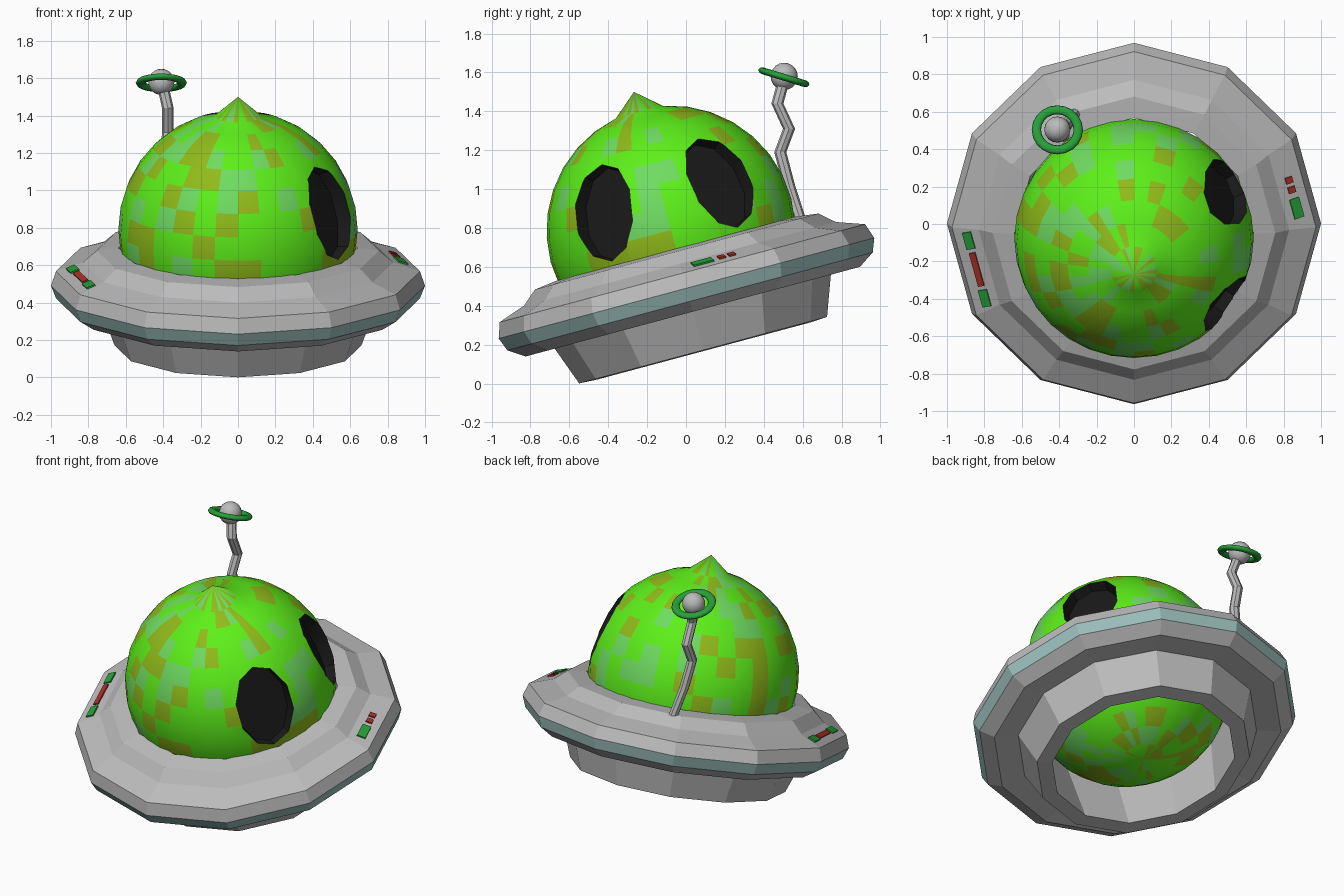
import bpy, bmesh, math, random
from math import sin, cos, radians
from mathutils import Matrix, Vector

if "Cube" in bpy.data.objects:
    bpy.data.objects.remove(bpy.data.objects["Cube"])

random.seed(4)
# Saucer and dome share one tilted frame
TILT = Matrix.Translation((0, 0, 0.5)) @ Matrix.Rotation(radians(15), 4, 'X')


def mat(name, r, g, b):
    m = bpy.data.materials.new(name)
    m.diffuse_color = (r, g, b, 1)
    m.use_nodes = True
    m.node_tree.nodes["Principled BSDF"].inputs["Base Color"].default_value = m.diffuse_color
    return m


GREY = mat("grey", 0.5, 0.5, 0.5)
TEAL = mat("teal", 0.33, 0.52, 0.5)
LIME = mat("lime", 0.11, 0.87, 0.01)
OLIVE = mat("olive", 0.28, 0.5, 0.01)
PALE = mat("pale_lime", 0.16, 0.72, 0.12)
BLACK = mat("black", 0.01, 0.01, 0.01)
RED = mat("red", 0.4, 0.03, 0.02)
GREEN = mat("dark_green", 0.02, 0.35, 0.04)


def make(name, bm, matrix, *mats):
    bmesh.ops.recalc_face_normals(bm, faces=bm.faces)
    me = bpy.data.meshes.new(name)
    bm.to_mesh(me)
    bm.free()
    for m in mats:
        me.materials.append(m)
    ob = bpy.data.objects.new(name, me)
    bpy.context.collection.objects.link(ob)
    ob.matrix_world = matrix
    return ob


def smooth(ob, angle=35):
    bpy.ops.object.select_all(action='DESELECT')
    ob.select_set(True)
    bpy.context.view_layer.objects.active = ob
    bpy.ops.object.shade_smooth_by_angle(angle=radians(angle))


# Saucer: closed profile (radius, height) lathed with 12 sides
profile = [(0.64, 0.2), (0.755, 0.185), (0.83, 0.12), (0.973, 0.07), (1.0, -0.01),
           (0.973, -0.08), (0.89, -0.135), (0.74, -0.122), (0.66, -0.34), (0.565, -0.345)]
bm = bmesh.new()
rings = [[bm.verts.new((r * cos(math.tau * i / 12), r * sin(math.tau * i / 12), h))
          for i in range(12)] for r, h in profile]
for k in range(len(profile)):
    a, b = rings[k], rings[(k + 1) % len(profile)]
    for i in range(12):
        j = (i + 1) % 12
        f = bm.faces.new((a[i], a[j], b[j], b[i]))
        f.material_index = 1 if k == 4 else 0
make("saucer", bm, TILT, GREY, TEAL)

# Dome head: patchwork sphere with a pointed tip
bm = bmesh.new()
bmesh.ops.create_uvsphere(bm, u_segments=32, v_segments=16, radius=0.64)
max(bm.verts, key=lambda v: v.co.z).co.z = 0.735
for f in bm.faces:
    f.material_index = random.choices((0, 1, 2), (0.58, 0.27, 0.15))[0]
HEAD = TILT @ Matrix.Translation((0, 0, 0.3))
dome = make("dome_head", bm, HEAD, LIME, OLIVE, PALE, BLACK)

# Eye sockets: oval recesses cut into the dome, facing +x
for side in (-1, 1):
    az, el = radians(32 * side), radians(17)
    d = Vector((cos(el) * cos(az), cos(el) * sin(az), sin(el)))
    right = Vector((-sin(az), cos(az), 0))
    up = d.cross(right)
    m = Matrix((right, up, d)).transposed().to_4x4()
    bm = bmesh.new()
    bmesh.ops.create_cone(bm, cap_ends=True, segments=10, radius1=0.88, radius2=1.06, depth=0.24)
    bmesh.ops.transform(bm, verts=bm.verts, matrix=m @ Matrix.Translation((0, 0, 0.65))
                        @ Matrix.Diagonal((0.19, 0.28, 1, 1)))
    cutter = make("eye_cutter", bm, HEAD, BLACK)
    cutter.hide_render = True
    mod = dome.modifiers.new("eye", 'BOOLEAN')
    mod.operation = 'DIFFERENCE'
    mod.solver = 'EXACT'
    mod.material_mode = 'TRANSFER'
    mod.object = cutter
    bpy.context.view_layer.objects.active = dome
    bpy.ops.object.modifier_apply(modifier=mod.name)
    bpy.data.objects.remove(cutter)
smooth(dome, 28)


# Control panels on the sloped top of the saucer
def panel(name, azimuth, parts):
    base = (TILT @ Matrix.Rotation(radians(azimuth), 4, 'Z')
            @ Matrix.Translation((0.87, 0, 0.097)) @ Matrix.Rotation(radians(19.5), 4, 'Y'))
    for i, (offset, length, width, m) in enumerate(parts):
        bm = bmesh.new()
        bmesh.ops.create_cube(bm, size=1)
        make(f"{name}_{i}", bm, base @ Matrix.Translation((0, offset, 0))
             @ Matrix.Diagonal((width, length, 0.014, 1)), m)


panel("left_light", 195, [(-0.165, 0.095, 0.05, GREEN), (0, 0.19, 0.035, RED),
                          (0.165, 0.095, 0.05, GREEN)])
panel("right_light", 15, [(-0.115, 0.11, 0.055, GREEN), (-0.01, 0.035, 0.04, RED),
                          (0.045, 0.035, 0.04, RED)])

# Antenna: crooked stem
path = [(-0.32, 0.585, 0.85), (-0.36, 0.53, 1.02), (-0.385, 0.485, 1.19),
        (-0.375, 0.53, 1.31), (-0.375, 0.47, 1.44), (-0.40, 0.5, 1.55)]
bm = bmesh.new()
loops = [[bm.verts.new(Vector(p) + 0.031 * Vector((cos(math.tau * i / 8), sin(math.tau * i / 8), 0)))
          for i in range(8)] for p in path]
for a, b in zip(loops, loops[1:]):
    for i in range(8):
        bm.faces.new((a[i], a[i - 1], b[i - 1], b[i]))
bm.faces.new(loops[0])
bm.faces.new(loops[-1])
make("antenna_stem", bm, Matrix(), GREY)

# Antenna ball and tilted ring
bm = bmesh.new()
bmesh.ops.create_uvsphere(bm, u_segments=16, v_segments=10, radius=0.07)
TOP = Matrix.Translation((-0.41, 0.505, 1.58)) @ Matrix.Rotation(radians(-17), 4, 'X')
smooth(make("antenna_ball", bm, TOP, GREY))
bpy.ops.mesh.primitive_torus_add(major_radius=0.112, minor_radius=0.025,
                                 major_segments=20, minor_segments=8)
ring = bpy.context.object
ring.name = "antenna_ring"
ring.matrix_world = TOP @ Matrix.Translation((0, 0, -0.005)) @ Matrix.Diagonal((1, 1, 0.7, 1))
ring.data.materials.append(GREEN)
smooth(ring, 50)
